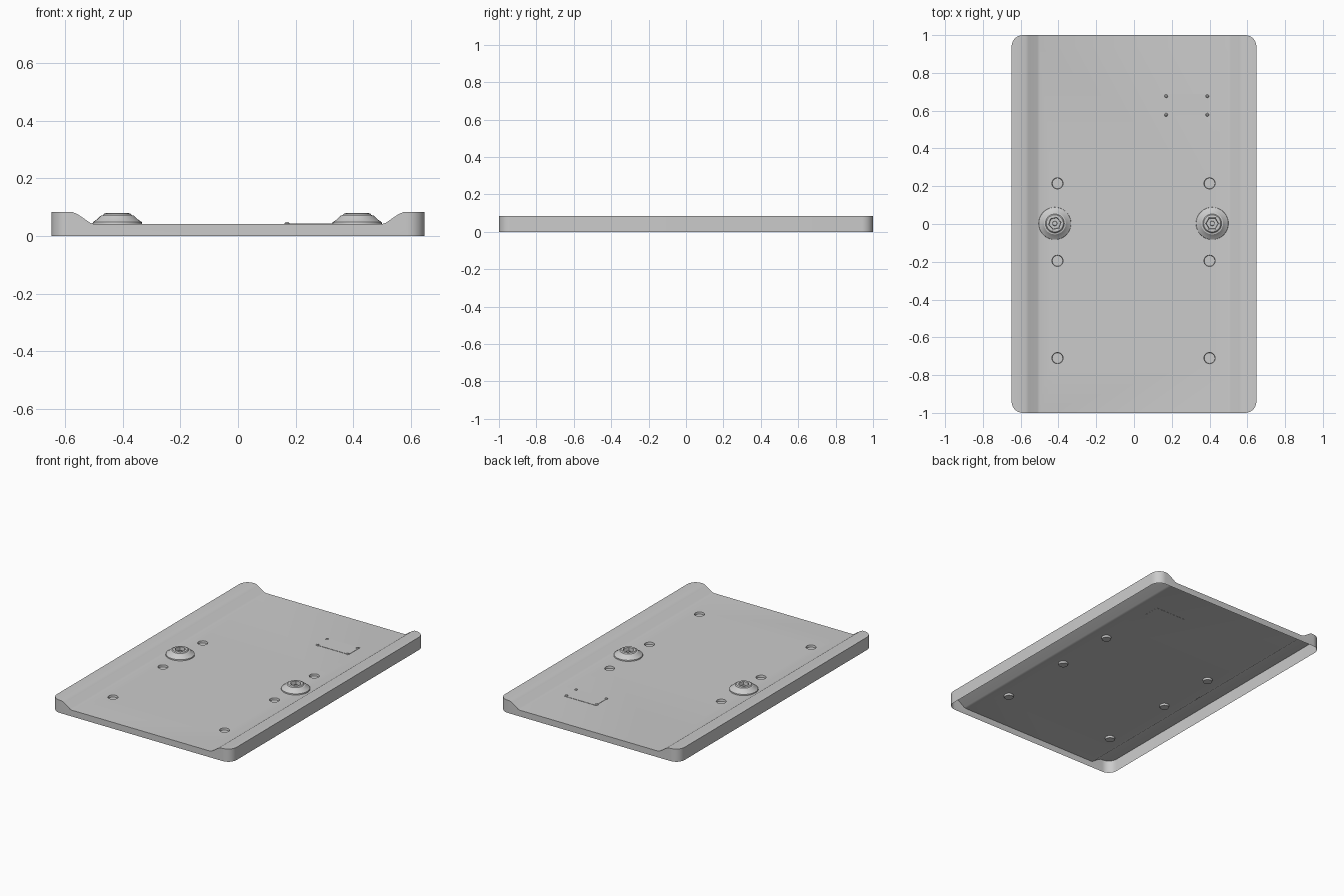
import bpy, bmesh, math
from mathutils import Matrix

cube = bpy.data.objects.get("Cube")
if cube:
    bpy.data.objects.remove(cube, do_unlink=True)

GREY = (0.6, 0.6, 0.6, 1)
mat = bpy.data.materials.new("light grey")
mat.use_nodes = True
mat.diffuse_color = GREY
mat.node_tree.nodes["Principled BSDF"].inputs["Base Color"].default_value = GREY

FLOOR, TOP, HALF_W, HALF_L, CORNER = 0.041, 0.083, 0.648, 1.0, 0.06
FLOOR_W = 0.5


def finish(bm, name):
    bmesh.ops.remove_doubles(bm, verts=bm.verts, dist=0.0001)
    bmesh.ops.recalc_face_normals(bm, faces=bm.faces)
    mesh = bpy.data.meshes.new(name)
    bm.to_mesh(mesh)
    bm.free()
    mesh.materials.append(mat)
    ob = bpy.data.objects.new(name, mesh)
    bpy.context.collection.objects.link(ob)
    bpy.ops.object.select_all(action="DESELECT")
    ob.select_set(True)
    bpy.context.view_layer.objects.active = ob
    bpy.ops.object.shade_smooth_by_angle(angle=math.radians(30))
    return ob


def ring(bm, x, y, z, r, n, turn=0.0):
    return [bm.verts.new((x + r * math.cos(turn + math.tau * i / n),
                          y + r * math.sin(turn + math.tau * i / n), z))
            for i in range(n)]


def bridge(bm, a, b):
    for i in range(len(a)):
        j = (i + 1) % len(a)
        bm.faces.new((a[i], a[j], b[j], b[i]))


def lathe(bm, x, y, profile, n, close=True):
    rings = [ring(bm, x, y, z, r, n) for r, z in profile]
    for a, b in zip(rings, rings[1:]):
        bridge(bm, a, b)
    if close:
        bm.faces.new(rings[-1])
    return rings


# Tray: open-bottomed shell with raised side rails and rounded corners
bm = bmesh.new()
STEPS = 8
arc = [(HALF_L - CORNER * (1 - math.sin(a)), HALF_W - CORNER * (1 - math.cos(a)))
       for a in (math.pi / 2 * i / STEPS for i in range(STEPS + 1))]
stations = [(-y, x) for y, x in reversed(arc)] + arc
end_rows = {0: [], 1: []}
for side in (-1, 1):
    rows = []
    for y, outer in stations:
        section = [(FLOOR_W, FLOOR), (0.512, 0.045), (0.558, 0.076),
                   (0.575, TOP), (outer, TOP), (outer, 0)]
        rows.append([bm.verts.new((side * x, y, z)) for x, z in section])
    for a, b in zip(rows, rows[1:]):
        for i in range(len(a) - 1):
            bm.faces.new((a[i], a[i + 1], b[i + 1], b[i]))
    end_rows[0].append(rows[0])
    end_rows[1].append(rows[-1])

# End walls
for left, right in end_rows.values():
    bm.faces.new(list(reversed(left)) + right)

# Floor with round fixing recesses
outline = [bm.verts.new((-FLOOR_W, y, FLOOR)) for y, _ in stations]
outline += [bm.verts.new((FLOOR_W, y, FLOOR)) for y, _ in reversed(stations)]
loops = [outline]
for x in (-0.405, 0.4):
    for y in (0.215, -0.195, -0.71):
        cup = lathe(bm, x, y, [(0.03, FLOOR), (0.028, 0.028)], 24)
        loops.append(cup[0])
edges = []
for loop in loops:
    for i, v in enumerate(loop):
        w = loop[(i + 1) % len(loop)]
        edges.append(bm.edges.get((v, w)) or bm.edges.new((v, w)))
bmesh.ops.triangle_fill(bm, edges=edges, use_beauty=True, normal=(0, 0, 1))
finish(bm, "tray")

# Domed fittings with a hexagonal socket
for name, x, turn in (("right_fitting", -0.419, 0.2), ("left_fitting", 0.414, 0.0)):
    bm = bmesh.new()
    n = 36
    rings = lathe(bm, x, 0.003, [(0.086, FLOOR), (0.085, 0.048), (0.07, 0.058),
                                 (0.058, 0.07), (0.05, 0.072), (0.045, 0.078),
                                 (0.036, 0.08)], n, close=False)
    # The socket rim has a multiple of six points, moved onto a hexagon
    def hexagon(z, size):
        verts = ring(bm, x, 0.003, z, size, n)
        for i, v in enumerate(verts):
            a = math.tau * i / n
            local = (a - turn) % (math.pi / 3) - math.pi / 6
            r = size * math.cos(math.pi / 6) / math.cos(local)
            v.co.x, v.co.y = x + r * math.cos(a), 0.003 + r * math.sin(a)
        return verts
    rim, base = hexagon(0.078, 0.033), hexagon(0.056, 0.031)
    bridge(bm, rings[-1], rim)
    bridge(bm, rim, base)
    bm.faces.new(base)
    # Central pin inside the socket
    lathe(bm, x, 0.003, [(0.013, 0.056), (0.012, 0.064)], 16)
    finish(bm, name)

# Thin label plate
bm = bmesh.new()
bmesh.ops.create_cube(bm, size=1, matrix=Matrix.Translation((0.282, 0.632, FLOOR + 0.0005))
                      @ Matrix.Diagonal((0.228, 0.115, 0.003, 1)))
finish(bm, "label_plate")

# Plate rivets
bm = bmesh.new()
for x in (0.17, 0.388):
    for y in (0.578, 0.677):
        lathe(bm, x, y, [(0.009, FLOOR), (0.009, 0.044), (0.005, 0.048)], 12)
finish(bm, "plate_rivets")
